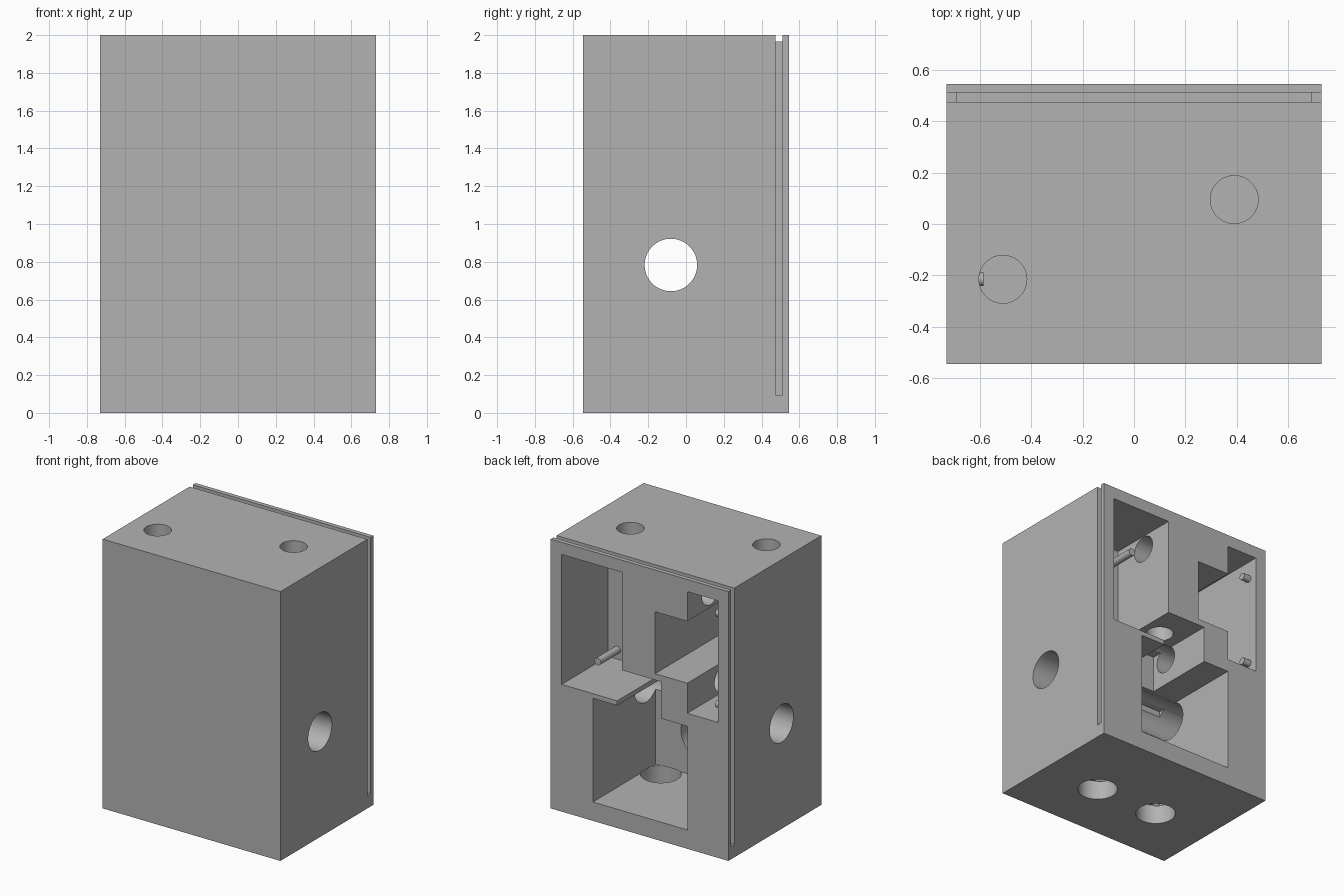
import bpy, bmesh, math
from mathutils import Matrix

cube = bpy.data.objects.get("Cube")
if cube:
    bpy.data.objects.remove(cube, do_unlink=True)

grey = bpy.data.materials.new("plain grey")
grey.use_nodes = True
COLOR = (0.45, 0.45, 0.45, 1)
grey.diffuse_color = COLOR
grey.node_tree.nodes["Principled BSDF"].inputs["Base Color"].default_value = COLOR


def finish(name, bm):
    bmesh.ops.recalc_face_normals(bm, faces=bm.faces)
    mesh = bpy.data.meshes.new(name)
    bm.to_mesh(mesh)
    bm.free()
    mesh.materials.append(grey)
    obj = bpy.data.objects.new(name, mesh)
    bpy.context.collection.objects.link(obj)
    return obj


def box(name, x, y, z):
    bm = bmesh.new()
    bmesh.ops.create_cube(bm, size=1)
    for v in bm.verts:
        for i, (lo, hi) in enumerate((x, y, z)):
            v.co[i] = lo if v.co[i] < 0 else hi
    return finish(name, bm)


def prism(name, profile, y0, y1):
    """Extrude an x-z outline along y."""
    bm = bmesh.new()
    face = bm.faces.new([bm.verts.new((x, y0, z)) for x, z in profile])
    new = bmesh.ops.extrude_face_region(bm, geom=[face])["geom"]
    moved = [v for v in new if isinstance(v, bmesh.types.BMVert)]
    bmesh.ops.translate(bm, verts=moved, vec=(0, y1 - y0, 0))
    return finish(name, bm)


def cylinder(name, axis, center, r, lo, hi, sides=64):
    """Cylinder along an axis; center gives the other two coordinates in order."""
    bm = bmesh.new()
    bmesh.ops.create_cone(bm, cap_ends=True, segments=sides, radius1=r,
                          radius2=r, depth=hi - lo)
    turn = {"x": Matrix.Rotation(math.pi / 2, 3, "Y"),
            "y": Matrix.Rotation(math.pi / 2, 3, "X"),
            "z": Matrix.Identity(3)}[axis]
    pos = list(center)
    pos.insert("xyz".index(axis), (lo + hi) / 2)
    bmesh.ops.rotate(bm, verts=bm.verts, matrix=turn)
    bmesh.ops.translate(bm, verts=bm.verts, vec=pos)
    return finish(name, bm)


W, D, BACK = 0.73, 0.545, 0.6
housing = box("housing", (-W, W), (-D, D), (0, 2))

# Upper bay, thin shelf, channel and lower bay share one opening in the back
main_opening = [(0.64, 1.91), (0.145, 1.91), (0.145, 1.183), (-0.178, 1.183),
                (-0.178, 0.91), (-0.392, 0.91), (-0.392, 0.14), (0.383, 0.14),
                (0.383, 0.91), (0.184, 0.91), (0.184, 0.945), (0.64, 0.945)]
# Stepped bay beside it
side_opening = [(-0.392, 1.91), (-0.645, 1.91), (-0.645, 1.006), (-0.392, 1.006),
                (-0.392, 1.23), (-0.128, 1.23), (-0.128, 1.69), (-0.392, 1.69)]

cutters = [
    prism("main_bay_cut", main_opening, 0, BACK),
    box("lower_bay_cut", (-0.392, 0.383), (-0.19, 0.2), (0.14, 0.91)),
    prism("side_bay_cut", side_opening, -0.32, BACK),
    # Round openings through the outer walls
    cylinder("side_hole_cut", "x", (-0.08, 0.783), 0.139, -0.9, 0.9),
    cylinder("top_hole_cut", "z", (0.39, 0.095), 0.093, 1.8, 2.1),
    cylinder("top_hole_cut", "z", (-0.51, -0.215), 0.093, 1.8, 2.1),
    # Internal wire passages
    cylinder("upper_passage_cut", "x", (0.275, 1.807), 0.097, -0.5, 0.3),
    cylinder("middle_passage_cut", "x", (0.13, 1.105), 0.095, -0.5, -0.1),
    cylinder("vertical_passage_cut", "z", (0.0, 0.275), 0.095, 1.1, 1.8),
    cylinder("front_recess_cut", "y", (0.0, 0.45), 0.175, -0.4, -0.1),
    # Groove across the top and down both sides
    box("top_groove_cut", (-0.9, 0.9), (0.475, 0.512), (1.965, 2.1)),
]
for s in (-1, 1):
    cutters.append(cylinder("floor_hole_cut", "z", (s * 0.262, -0.08), 0.137, -0.1, 0.145))
    cutters.append(box("side_groove_cut", sorted((s * 0.693, s * 0.9)), (0.475, 0.512), (0.095, 2.1)))

bpy.context.view_layer.objects.active = housing
for cutter in cutters:
    cutter.hide_render = True
    mod = housing.modifiers.new("cut", "BOOLEAN")
    mod.operation = "DIFFERENCE"
    mod.solver = "EXACT"
    mod.object = cutter
    bpy.ops.object.modifier_apply(modifier=mod.name)
for cutter in cutters:
    bpy.data.objects.remove(cutter, do_unlink=True)

# Mounting pegs in the two bays
parts = [housing]
for x, z in ((0.565, 1.014), (0.21, 1.78)):
    parts.append(cylinder("long_peg", "y", (x, z), 0.027, -0.02, 0.23, 32))
for y in (-0.215, 0.467):
    for z in (1.10, 1.776):
        parts.append(cylinder("short_peg", "x", (y, z), 0.026, -0.66, -0.585, 32))

bpy.ops.object.select_all(action="DESELECT")
for part in parts:
    part.select_set(True)
bpy.ops.object.shade_smooth_by_angle(angle=math.radians(30))
